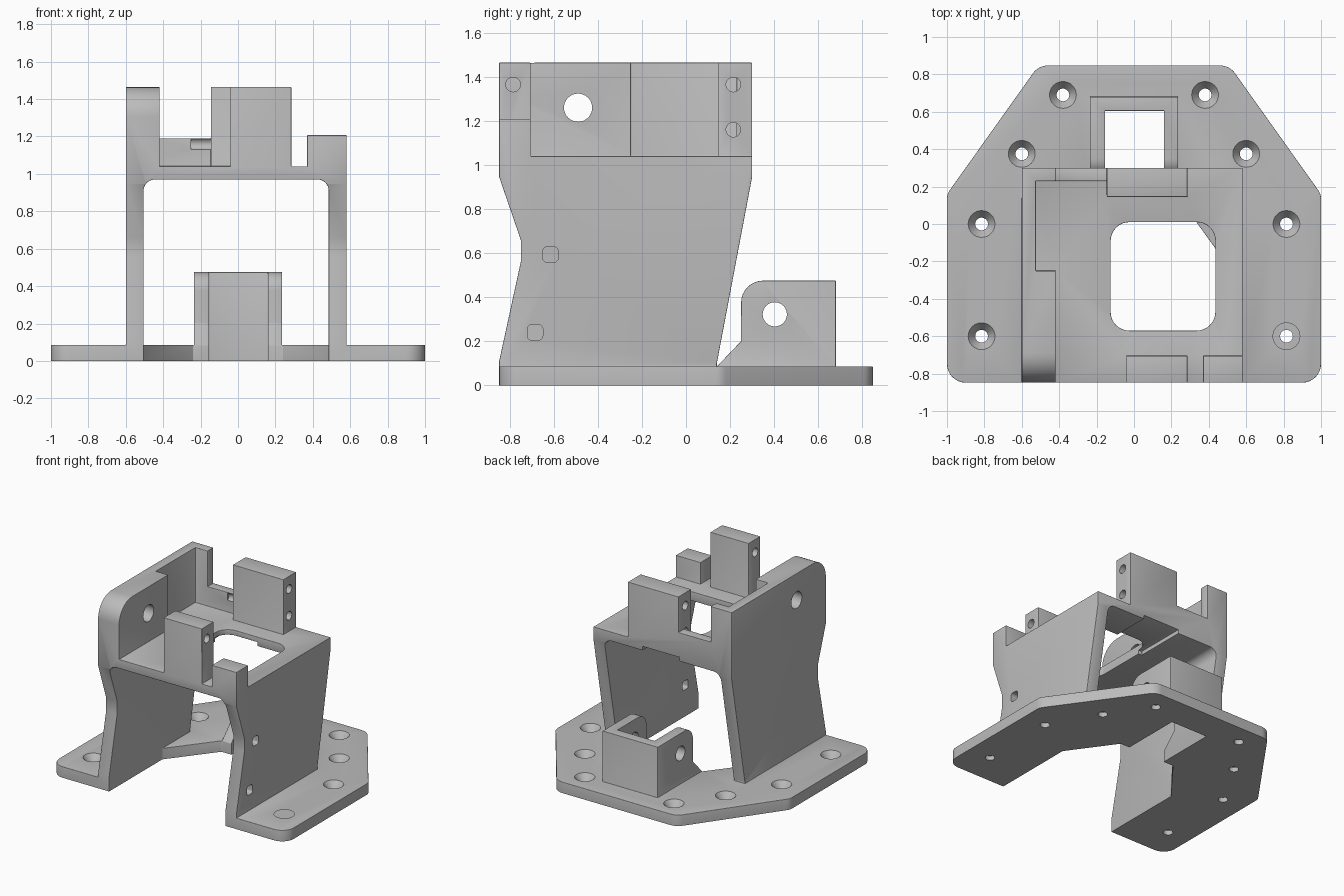
import bpy, bmesh, math
from mathutils import Vector

if "Cube" in bpy.data.objects:
    bpy.data.objects.remove(bpy.data.objects["Cube"])

grey = bpy.data.materials.new("plain grey")
grey.use_nodes = True
grey.diffuse_color = (0.5, 0.5, 0.5, 1)
grey.node_tree.nodes["Principled BSDF"].inputs["Base Color"].default_value = (0.5, 0.5, 0.5, 1)


def outline(points, steps=8):
    """Polygon with optional corner radius given as a third number."""
    out = []
    for i, p in enumerate(points):
        c = Vector(p[:2])
        if len(p) < 3:
            out.append(c)
            continue
        a = (Vector(points[i - 1][:2]) - c).normalized()
        b = (Vector(points[(i + 1) % len(points)][:2]) - c).normalized()
        half = a.angle(b) / 2
        reach = p[2] / math.tan(half)
        centre = c + (a + b).normalized() * p[2] / math.sin(half)
        s, e = c + a * reach - centre, c + b * reach - centre
        sweep = s.angle(e)
        for k in range(steps + 1):
            t = k / steps
            out.append(centre + (s * math.sin((1 - t) * sweep) + e * math.sin(t * sweep)) / math.sin(sweep))
    return out


def prism(name, axis, points, lo, hi):
    """Extrude an outline along an axis."""
    place = {"X": lambda a, b, d: (d, a, b),
             "Y": lambda a, b, d: (a, d, b),
             "Z": lambda a, b, d: (a, b, d)}[axis]
    bm = bmesh.new()
    pts = outline(points)
    ends = [[bm.verts.new(place(p.x, p.y, d)) for p in pts] for d in (lo, hi)]
    for ring in ends:
        bm.faces.new(ring)
    for i in range(len(pts)):
        j = (i + 1) % len(pts)
        bm.faces.new((ends[0][i], ends[0][j], ends[1][j], ends[1][i]))
    bmesh.ops.recalc_face_normals(bm, faces=bm.faces)
    mesh = bpy.data.meshes.new(name)
    bm.to_mesh(mesh)
    bm.free()
    mesh.materials.append(grey)
    ob = bpy.data.objects.new(name, mesh)
    bpy.context.collection.objects.link(ob)
    return ob


def rect(x0, y0, x1, y1, *r):
    return [(x0, y0, *r), (x1, y0, *r), (x1, y1, *r), (x0, y1, *r)]


def box(name, x, y, z):
    return prism(name, "Z", rect(x[0], y[0], x[1], y[1]), *z)


def combine(ob, other, operation):
    """Apply a boolean and discard the second object."""
    mod = ob.modifiers.new("join", "BOOLEAN")
    mod.operation, mod.object, mod.solver = operation, other, "EXACT"
    bpy.context.view_layer.update()
    graph = bpy.context.evaluated_depsgraph_get()
    mesh = bpy.data.meshes.new_from_object(ob.evaluated_get(graph))
    ob.modifiers.clear()
    ob.data = mesh
    bpy.data.objects.remove(other)


def drill(ob, axis, a, b, radius, lo, hi):
    circle = [(a + radius * math.cos(i * math.tau / 32), b + radius * math.sin(i * math.tau / 32))
              for i in range(32)]
    combine(ob, prism("drill", axis, circle, lo, hi), "DIFFERENCE")


F, B = -0.848, 0.3      # front and back of the frame
L, R = -0.6, 0.58       # sides of the frame
DECK, TOP = 1.04, 1.464

# Arched frame: side silhouette with a tunnel and a deck window
body = prism("mounting_bracket", "X",
             [(F, 0), (F, 0.11), (-0.75, 0.56), (-0.75, 0.66), (F, 0.945), (F, DECK),
              (B, DECK), (B, 0.945), (0.14, 0.1), (0.14, 0)], L, R)
combine(body, prism("tunnel", "Y", [(-0.505, -1), (0.485, -1), (0.485, 0.97, 0.06), (-0.505, 0.97, 0.06)],
                    -1, 1), "DIFFERENCE")
combine(body, prism("window", "Z", rect(-0.125, -0.57, 0.435, 0.01, 0.1), 0.5, 1.2), "DIFFERENCE")

# Base plate with a tapered front opening
half = [(0.24, 0.14), (0.485, -0.2), (0.485, F), (1, F, 0.1), (1, 0.16, 0.08), (0.51, 0.848, 0.1)]
left = [(-0.505 if p[0] == 0.485 else -p[0], *p[1:]) for p in reversed(half)]
plate = prism("plate", "Z", half + left, 0, 0.085)

# Rear clevis with gussets
clevis = prism("clevis", "X", [(0.14, 0), (0.14, 0.085), (0.25, 0.2), (0.25, 0.475, 0.1),
                               (0.68, 0.475), (0.68, 0)], -0.235, 0.235)

# Upper walls and posts standing on the deck
low = 1.0
parts = [
    plate, clevis,
    prism("side_cheek", "X", [(F, low), (F, TOP, 0.16), (-0.25, TOP), (-0.25, low)], L, -0.42),
    box("side_wall", (L, -0.525), (-0.4, B), (low, TOP)),
    box("rear_corner_post", (L, -0.42), (0.23, B), (low, TOP)),
    box("rear_low_wall", (-0.5, -0.1), (0.23, B), (low, 1.19)),
    box("rear_post", (-0.145, 0.285), (0.145, B), (low, TOP)),
    box("front_post", (-0.04, 0.285), (F, -0.705), (low, TOP)),
    box("front_low_post", (0.37, R), (F, -0.705), (low, 1.207)),
]
for part in parts:
    combine(body, part, "UNION")
combine(body, box("slot", (-0.155, 0.16), (-0.1, 0.605), (-1, 1)), "DIFFERENCE")

# Soften every sharp edge except those on the underside
bm = bmesh.new()
bm.from_mesh(body.data)
bmesh.ops.remove_doubles(bm, verts=bm.verts, dist=0.0005)
bmesh.ops.dissolve_limit(bm, angle_limit=math.radians(1), verts=bm.verts, edges=bm.edges)
sharp = [e for e in bm.edges if len(e.link_faces) == 2 and e.calc_face_angle(0) > math.radians(30)
         and max(v.co.z for v in e.verts) > 0.001]
bmesh.ops.bevel(bm, geom=sharp, offset=0.018, offset_type="OFFSET", segments=3,
                profile=0.5, affect="EDGES", clamp_overlap=True)
bm.to_mesh(body.data)
bm.free()

# Countersunk screw holes in the plate
for x, y in ((0.38, 0.69), (0.6, 0.375), (0.815, 0), (0.815, -0.6)):
    for side in (-1, 1):
        drill(body, "Z", x * side, y, 0.034, -0.1, 0.2)
        bm = bmesh.new()
        bmesh.ops.create_cone(bm, cap_ends=True, segments=32, radius1=0.034, radius2=0.072, depth=0.05)
        bmesh.ops.translate(bm, verts=bm.verts, vec=(x * side, y, 0.0605))
        mesh = bpy.data.meshes.new("countersink")
        bm.to_mesh(mesh)
        bm.free()
        mesh.materials.append(grey)
        sink = bpy.data.objects.new("countersink", mesh)
        bpy.context.collection.objects.link(sink)
        combine(body, sink, "DIFFERENCE")

# Cross holes: clevis pin, cheek, posts
drill(body, "X", 0.403, 0.322, 0.055, -0.4, 0.4)
drill(body, "X", -0.49, 1.26, 0.064, -0.8, -0.3)
for y, z in ((-0.785, 1.365), (0.215, 1.365), (0.215, 1.16)):
    drill(body, "X", y, z, 0.033, -0.25, 0.4)

# Small rounded square holes in one side wall
for y, z in ((-0.615, 0.593), (-0.685, 0.24)):
    combine(body, prism("slot", "X", rect(y - 0.035, z - 0.035, y + 0.035, z + 0.035, 0.02), 0.4, 0.7),
            "DIFFERENCE")

bpy.ops.object.select_all(action="DESELECT")
body.select_set(True)
bpy.context.view_layer.objects.active = body
bpy.ops.object.shade_smooth_by_angle(angle=math.radians(32))
